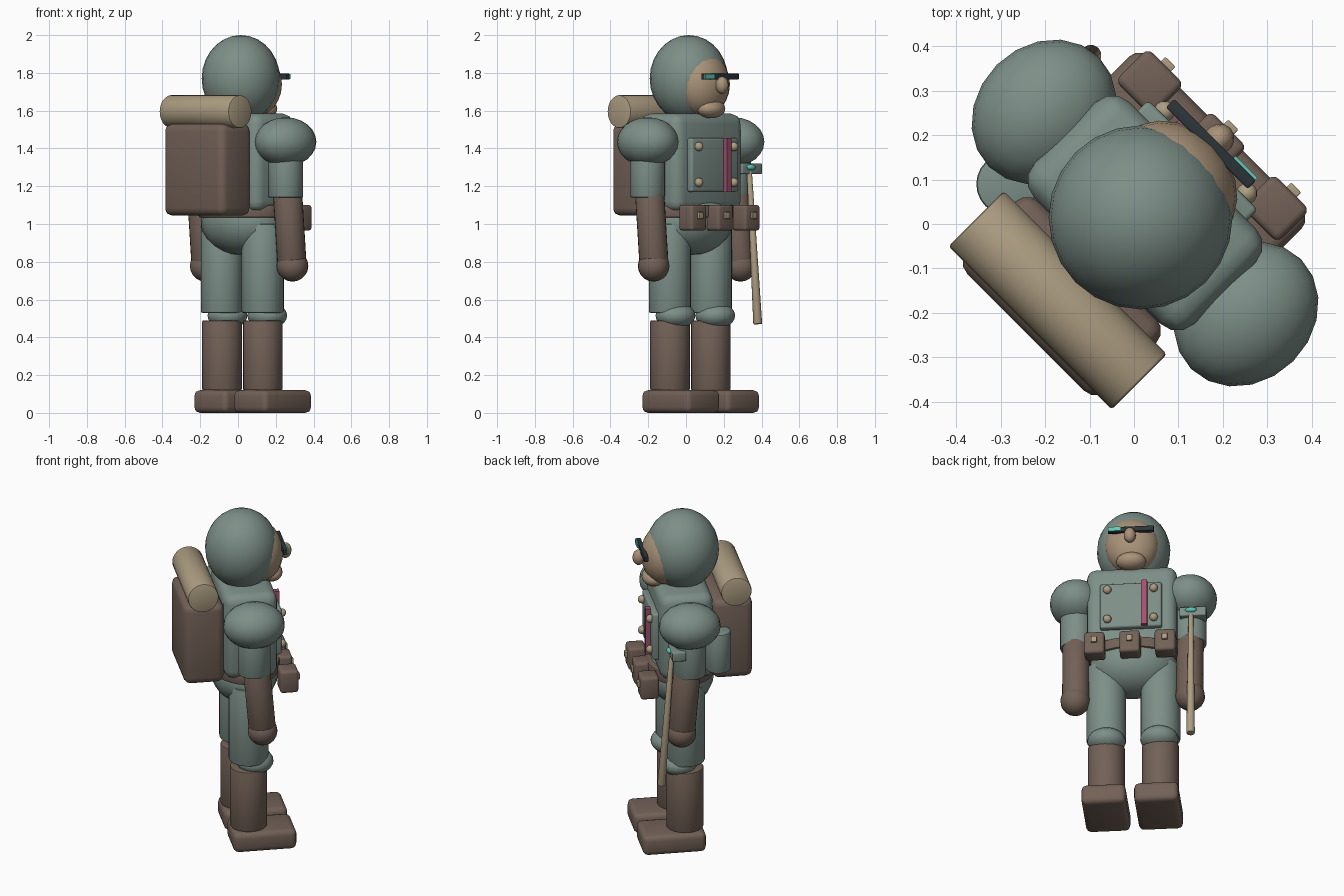
import bpy, bmesh, math
from mathutils import Matrix, Vector

if "Cube" in bpy.data.objects:
    bpy.data.objects.remove(bpy.data.objects["Cube"])

# The figure is built facing +y, then the whole of it is turned towards +x +y
TURN = Matrix.Rotation(math.radians(-45), 4, 'Z')


def material(name, rgb):
    m = bpy.data.materials.new(name)
    m.diffuse_color = (*rgb, 1)
    m.use_nodes = True
    m.node_tree.nodes["Principled BSDF"].inputs["Base Color"].default_value = m.diffuse_color
    return m


GREEN = material("suit_green", (0.205, 0.275, 0.245))
BROWN = material("leather_brown", (0.17, 0.12, 0.095))
TAN = material("canvas_tan", (0.42, 0.34, 0.225))
SKIN = material("skin", (0.40, 0.29, 0.19))
DARK = material("dark_frame", (0.025, 0.035, 0.04))
CYAN = material("cyan_glass", (0.12, 0.58, 0.48))
PINK = material("pink_strip", (0.36, 0.085, 0.16))


def finish(name, bm, mat):
    """Turn a bmesh into a smooth-shaded object in the turned frame."""
    bmesh.ops.transform(bm, matrix=TURN, verts=bm.verts)
    mesh = bpy.data.meshes.new(name)
    bm.to_mesh(mesh)
    bm.free()
    mesh.materials.append(mat)
    ob = bpy.data.objects.new(name, mesh)
    bpy.context.collection.objects.link(ob)
    bpy.ops.object.select_all(action='DESELECT')
    ob.select_set(True)
    bpy.context.view_layer.objects.active = ob
    bpy.ops.object.shade_smooth_by_angle(angle=math.radians(40))
    return ob


def box(name, mat, c, half, bevel=0.0):
    bm = bmesh.new()
    bmesh.ops.create_cube(bm, size=2)
    bmesh.ops.scale(bm, vec=half, verts=bm.verts)
    if bevel:
        bmesh.ops.bevel(bm, geom=bm.edges[:], offset=bevel, segments=3,
                        profile=0.5, affect='EDGES')
    bmesh.ops.translate(bm, vec=c, verts=bm.verts)
    return finish(name, bm, mat)


def ball(name, mat, c, radii, segs=20, rings=12):
    bm = bmesh.new()
    bmesh.ops.create_uvsphere(bm, u_segments=segs, v_segments=rings, radius=1)
    bmesh.ops.scale(bm, vec=radii, verts=bm.verts)
    bmesh.ops.translate(bm, vec=c, verts=bm.verts)
    return finish(name, bm, mat)


def rod(name, mat, a, b, r1, r2=None, segs=24, squash=1.0, bevel=0.008):
    """Cylinder or cone from a to b; squash flattens it front to back."""
    a, b = Vector(a), Vector(b)
    bm = bmesh.new()
    bmesh.ops.create_cone(bm, cap_ends=True, segments=segs, radius1=r1,
                          radius2=r1 if r2 is None else r2, depth=(b - a).length)
    if bevel:
        rims = [e for e in bm.edges if any(len(f.verts) > 4 for f in e.link_faces)]
        bmesh.ops.bevel(bm, geom=rims, offset=bevel, segments=2, profile=0.5,
                        affect='EDGES')
    bmesh.ops.scale(bm, vec=(1, squash, 1), verts=bm.verts)
    rot = (b - a).to_track_quat('Z', 'Y').to_matrix().to_4x4()
    bmesh.ops.transform(bm, matrix=Matrix.Translation((a + b) / 2) @ rot, verts=bm.verts)
    return finish(name, bm, mat)


# Trunk
box("torso", GREEN, (0, 0.035, 1.325), (0.255, 0.152, 0.26), 0.055)
ball("pelvis", GREEN, (0, 0.035, 1.01), (0.25, 0.19, 0.175))
rod("belt", BROWN, (0, 0.035, 1.035), (0, 0.035, 1.1), 0.265, squash=0.74, segs=32)

# Chest panel with corner studs and a coloured strip
box("chest_panel", GREEN, (0, 0.195, 1.312), (0.175, 0.025, 0.142), 0.012)
box("chest_strip", PINK, (-0.078, 0.232, 1.312), (0.017, 0.015, 0.142))
for sx in (-1, 1):
    for z in (1.22, 1.41):
        ball("panel_stud", TAN, (sx * 0.131, 0.228, z), (0.024, 0.024, 0.024), 12, 8)

# Belt pouches with clasps
for x in (-0.2, 0, 0.2):
    box("belt_pouch", BROWN, (x, 0.25, 1.033), (0.058, 0.052, 0.068), 0.016)
    box("pouch_clasp", TAN, (x, 0.307, 1.045), (0.016, 0.009, 0.018), 0.003)

# Head: hood, face, nose, chin
ball("hood", GREEN, (0, 0.021, 1.77), (0.207, 0.207, 0.23), 24, 14)
ball("face", SKIN, (0, 0.13, 1.74), (0.155, 0.125, 0.17), 20, 12)
ball("nose", SKIN, (0, 0.27, 1.735), (0.034, 0.036, 0.046), 14, 8)
ball("chin", SKIN, (0, 0.188, 1.61), (0.085, 0.065, 0.05), 16, 10)

# Eyewear
box("eyewear_bar", DARK, (-0.005, 0.25, 1.78), (0.13, 0.013, 0.016), 0.004)
box("eyewear_lens", CYAN, (0.088, 0.264, 1.78), (0.035, 0.006, 0.013))

# Arms and legs, mirrored
for s, side in ((-1, "left"), (1, "right")):
    ax, lx = s * 0.322, s * 0.153
    ball(side + "_shoulder", GREEN, (ax, 0.035, 1.435), (0.15, 0.175, 0.13))
    rod(side + "_sleeve", GREEN, (ax, 0.035, 1.14), (ax, 0.035, 1.42), 0.092)
    rod(side + "_forearm", BROWN, (ax, 0.082, 0.79), (ax, 0.05, 1.16), 0.077)
    ball(side + "_hand", BROWN, (s * 0.325, 0.083, 0.778), (0.084, 0.084, 0.083), 18, 10)
    rod(side + "_thigh", GREEN, (lx, 0.033, 0.53), (lx, 0.033, 1.0), 0.112)
    ball(side + "_knee", GREEN, (s * 0.149, 0.07, 0.515), (0.108, 0.105, 0.07))
    rod(side + "_boot", BROWN, (lx, 0.033, 0.12), (lx, 0.033, 0.49), 0.105)
    box(side + "_foot", BROWN, (s * 0.149, 0.11, 0.06), (0.125, 0.18, 0.06), 0.03)

# Backpack, bedroll and side canister
box("backpack", BROWN, (0, -0.23, 1.287), (0.225, 0.115, 0.243), 0.04)
rod("bedroll", TAN, (-0.26, -0.243, 1.595), (0.26, -0.243, 1.595), 0.088)
rod("canister", GREEN, (-0.265, -0.138, 1.13), (-0.265, -0.138, 1.37), 0.07)

# Walking staff with its bracket and gem
rod("staff", TAN, (-0.337, 0.2, 0.47), (-0.334, 0.14, 1.28), 0.024, 0.014,
    segs=12, bevel=0.004)
box("staff_bracket", GREEN, (-0.345, 0.112, 1.293), (0.075, 0.04, 0.028), 0.006)
ball("staff_gem", CYAN, (-0.335, 0.148, 1.3), (0.034, 0.022, 0.016), 14, 8)
